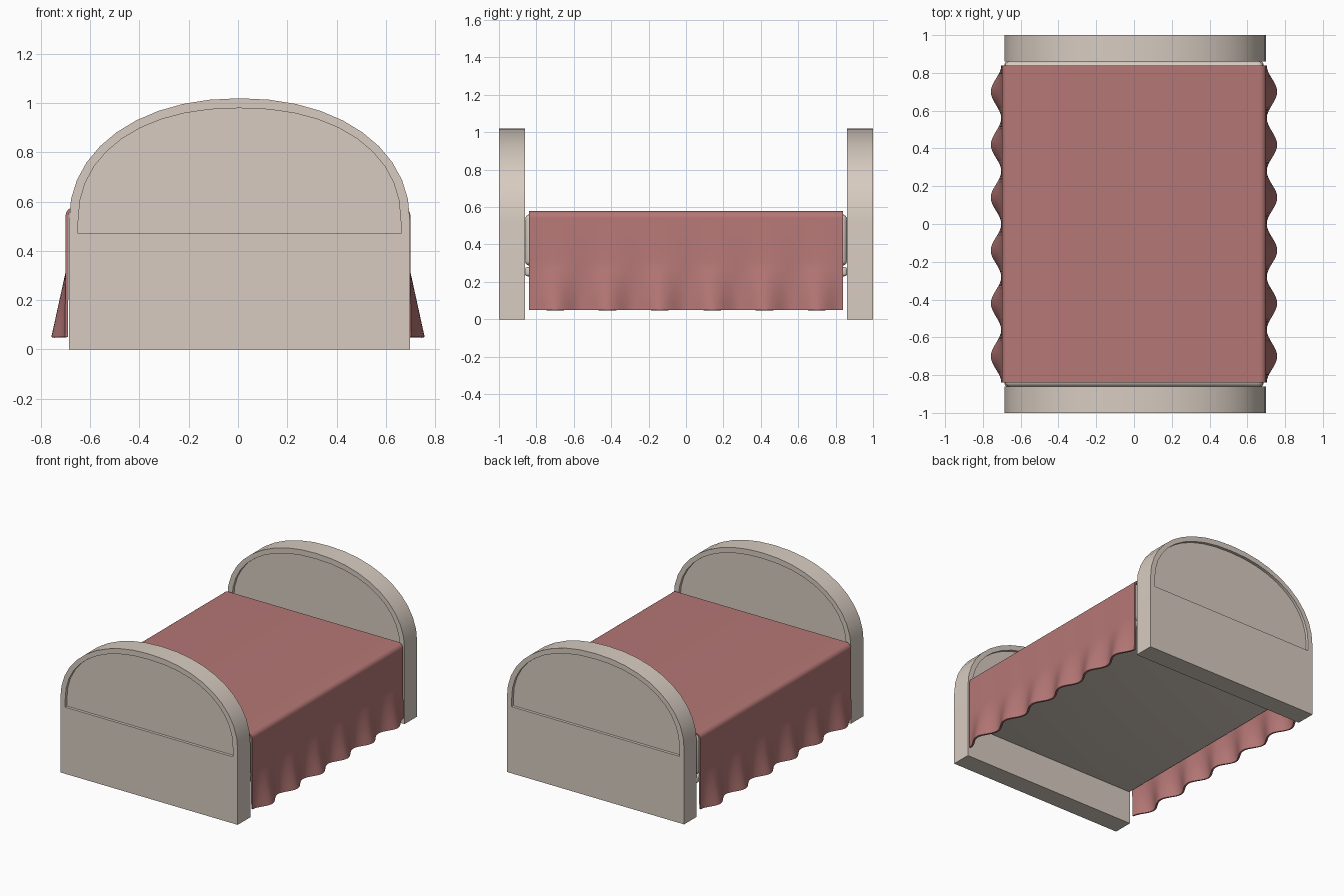
import bpy, bmesh, math

if "Cube" in bpy.data.objects:
    bpy.data.objects.remove(bpy.data.objects["Cube"])


def material(name, rgb):
    m = bpy.data.materials.new(name)
    m.diffuse_color = (*rgb, 1)
    m.use_nodes = True
    m.node_tree.nodes["Principled BSDF"].inputs["Base Color"].default_value = m.diffuse_color
    return m


BEIGE = material("warm beige", (0.68, 0.60, 0.53))
ROSE = material("dusty rose", (0.46, 0.185, 0.18))


def finish(bm, name, mat, angle=30):
    me = bpy.data.meshes.new(name)
    bm.to_mesh(me)
    bm.free()
    ob = bpy.data.objects.new(name, me)
    bpy.context.collection.objects.link(ob)
    me.materials.append(mat)
    bpy.ops.object.select_all(action='DESELECT')
    ob.select_set(True)
    bpy.context.view_layer.objects.active = ob
    if name == "blanket":
        mod = ob.modifiers.new("thickness", 'SOLIDIFY')
        mod.thickness = 0.012
        mod.offset = -1
        bpy.ops.object.modifier_apply(modifier=mod.name)
    bpy.ops.object.shade_smooth_by_angle(angle=math.radians(angle))
    return ob


def arch(a, b, spring, bottom, power, n=20):
    """Outline with flat bottom, straight sides and a full rounded top."""
    pts = [(-a, bottom), (a, bottom)]
    for i in range(n + 1):
        t = math.pi * i / n
        c, s = math.cos(t), max(math.sin(t), 0)
        pts.append((math.copysign(a * abs(c) ** (2 / power), c),
                    spring + b * s ** (2 / power)))
    return pts


# Arched end boards with a recessed panel on both faces
def board(name, y0, y1):
    outer = arch(0.692, 0.495, 0.525, 0.0, 2.12)
    inner = arch(0.655, 0.46, 0.52, 0.47, 2.2)
    d = 0.02
    bm = bmesh.new()
    rings = [[bm.verts.new((x + 0.006, y, z)) for x, z in pts] for pts, y in (
        (inner, y0 + d), (inner, y0), (outer, y0),
        (outer, y1), (inner, y1), (inner, y1 - d))]
    for r, q in zip(rings, rings[1:]):
        for i in range(len(r)):
            j = (i + 1) % len(r)
            bm.faces.new((r[i], r[j], q[j], q[i]))
    bm.faces.new(rings[0])
    bm.faces.new(rings[-1])
    bmesh.ops.recalc_face_normals(bm, faces=bm.faces)
    finish(bm, name, BEIGE)


board("footboard", -1.0, -0.86)
board("headboard", 0.86, 1.0)


# Mattress and bed base, rounded boxes spanning between the boards
def rounded_box(name, hx, hy, z0, z1, r):
    bm = bmesh.new()
    bmesh.ops.create_cube(bm, size=1)
    for v in bm.verts:
        v.co = (v.co.x * 2 * hx, v.co.y * 2 * hy, z0 + (v.co.z + 0.5) * (z1 - z0))
    bmesh.ops.bevel(bm, geom=bm.edges[:], offset=r, segments=4,
                    profile=0.5, affect='EDGES')
    finish(bm, name, BEIGE, 40)


rounded_box("mattress", 0.685, 0.862, 0.285, 0.562, 0.03)
rounded_box("bed_base", 0.685, 0.862, 0.23, 0.28, 0.015)

# Blanket: half profile from hem up to the rounded top edge, mirrored
R, W, TOP, FOLD, HEM = 0.035, 0.70, 0.578, 0.315, 0.05
half = [(W, HEM + (FOLD - HEM) * i / 6) for i in range(7)]
half += [(W - R + R * math.cos(math.pi / 2 * i / 6),
          TOP - R + R * math.sin(math.pi / 2 * i / 6)) for i in range(7)]
profile = [(-x, z) for x, z in half] + half[::-1]

bm = bmesh.new()
STEPS = 96
rows = []
for x, z in profile:
    drop = max(0, (FOLD - z) / (FOLD - HEM))   # folds grow towards the hem
    row = []
    for k in range(STEPS + 1):
        y = -0.84 + 1.68 * k / STEPS
        wave = 0.003 + 0.0275 * (1 - math.cos(2 * math.pi * y / 0.28))
        row.append(bm.verts.new((x + math.copysign(drop * wave, x), y, z)))
    rows.append(row)
for r, q in zip(rows, rows[1:]):
    for k in range(STEPS):
        bm.faces.new((r[k], q[k], q[k + 1], r[k + 1]))
finish(bm, "blanket", ROSE, 40)
